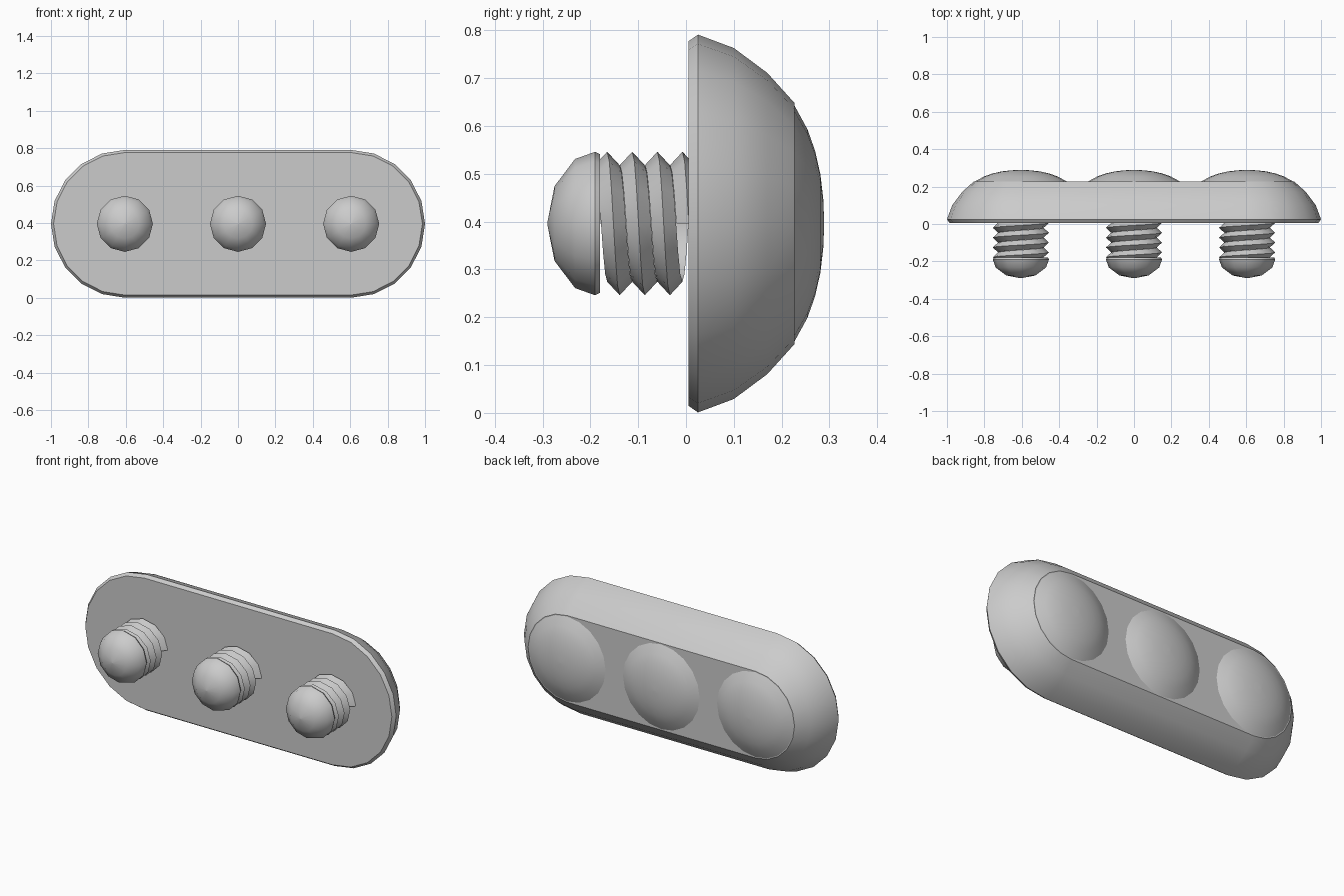
import bpy, bmesh
from math import sin, cos, pi, radians

if "Cube" in bpy.data.objects:
    bpy.data.objects.remove(bpy.data.objects["Cube"], do_unlink=True)

CENTRE_Z = 0.396
SPACING = 0.605

grey = bpy.data.materials.new("light grey")
grey.use_nodes = True
grey.diffuse_color = (0.6, 0.6, 0.6, 1)
grey.node_tree.nodes["Principled BSDF"].inputs["Base Color"].default_value = (0.6, 0.6, 0.6, 1)


def finish(name, bm, x):
    bmesh.ops.recalc_face_normals(bm, faces=bm.faces[:])
    mesh = bpy.data.meshes.new(name)
    bm.to_mesh(mesh)
    bm.free()
    mesh.materials.append(grey)
    obj = bpy.data.objects.new(name, mesh)
    obj.location = (x, 0, CENTRE_Z)
    bpy.context.collection.objects.link(obj)
    bpy.ops.object.select_all(action="DESELECT")
    obj.select_set(True)
    bpy.context.view_layer.objects.active = obj
    bpy.ops.object.shade_smooth_by_angle(angle=radians(36))
    return obj


def skin(bm, rings):
    """Join closed loops of points with quads and cap both ends."""
    loops = [[bm.verts.new(p) for p in ring] for ring in rings]
    for a, b in zip(loops, loops[1:]):
        n = len(a)
        for i in range(n):
            j = (i + 1) % n
            bm.faces.new((a[i], a[j], b[j], b[i]))
    bm.faces.new(loops[0])
    bm.faces.new(loops[-1])


def outline(r, y, segments, stretch=0):
    """Circle facing y, or a rounded bar when stretched along x."""
    half = segments // 2
    points = []
    for side, start in ((1, -pi / 2), (-1, pi / 2)):
        for i in range(half + (1 if stretch else 0)):
            a = start + pi * i / half
            points.append((r * cos(a) + side * stretch, y, r * sin(a)))
    return points


def turned(name, profile, segments, x=0, stretch=0):
    bm = bmesh.new()
    skin(bm, [outline(r, y, segments, stretch) for r, y in profile])
    bmesh.ops.remove_doubles(bm, verts=bm.verts[:], dist=1e-5)
    return finish(name, bm, x)


def thread(name, x, turns=3.5, pitch=0.0525, steps=12):
    """Ridge with a V section, wound around the y axis."""
    bm = bmesh.new()
    rings = []
    for i in range(int(turns * steps) + 1):
        t = i / steps
        a = pi - 2 * pi * t
        y = -0.178 + pitch * t
        rings.append([(r * cos(a), y + dy, r * sin(a))
                      for r, dy in ((0.122, -0.026), (0.15, 0), (0.122, 0.026))])
    skin(bm, rings)
    return finish(name, bm, x)


# Long rounded plate with a flat back
turned("plate", [(0.381, 0.005), (0.395, 0.025), (0.367, 0.1),
                 (0.315, 0.17), (0.252, 0.227)], 20, 0, SPACING)

# Three domes on the back, each with a threaded stud on the front
for label, x in (("right", -SPACING), ("middle", 0), ("left", SPACING)):
    turned(label + "_dome", [(0.25, 0.225), (0.197, 0.254), (0.152, 0.27),
                             (0.103, 0.281), (0.052, 0.287), (0.002, 0.289)], 20, x)
    turned(label + "_stud_tip", [(0.002, -0.29), (0.078, -0.275),
                                 (0.135, -0.232), (0.15, -0.19), (0.145, -0.18)], 12, x)
    thread(label + "_stud_thread", x)
